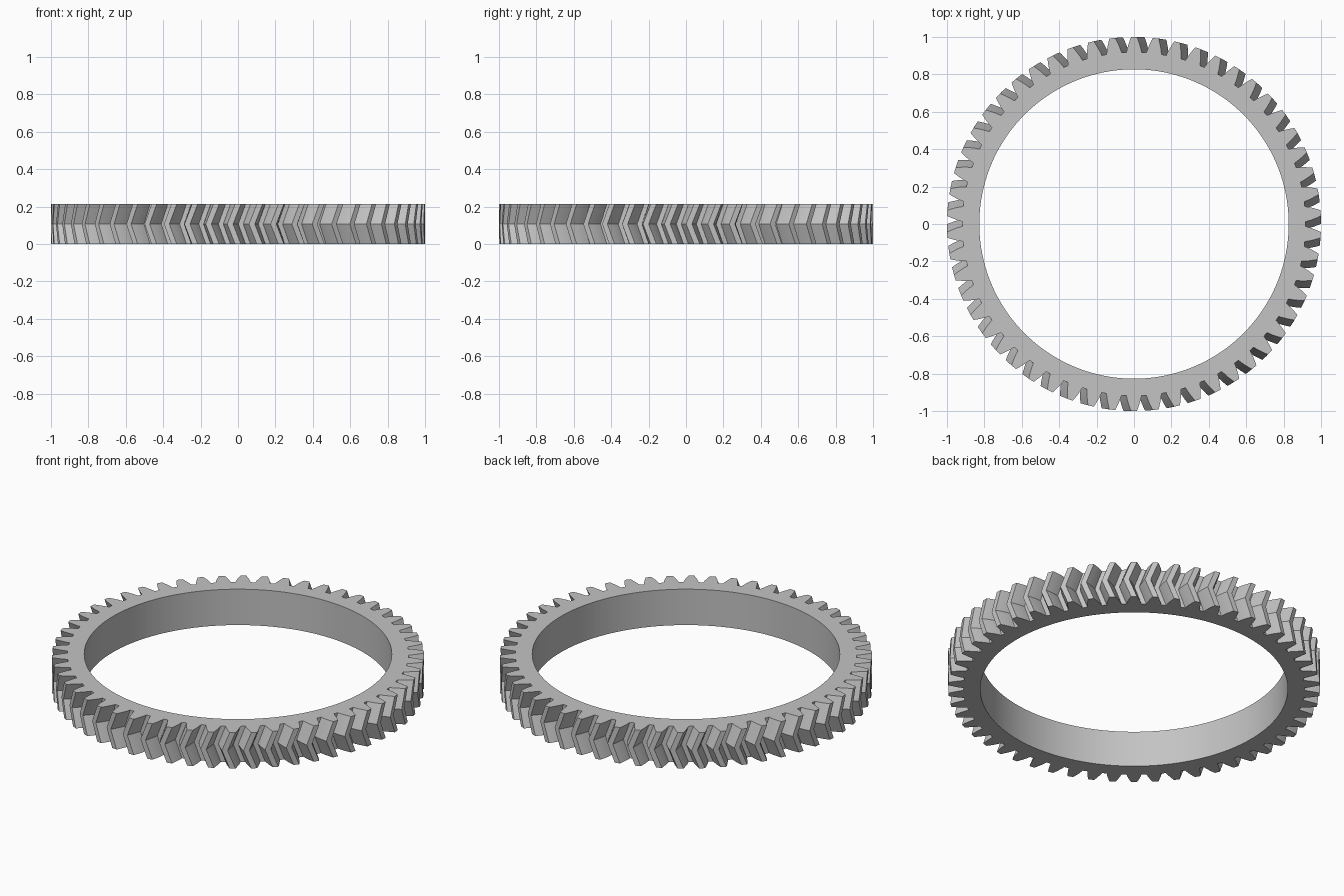
import bpy, bmesh, math

cube = bpy.data.objects.get("Cube")
if cube:
    bpy.data.objects.remove(cube, do_unlink=True)

TEETH = 54
HEIGHT = 0.213
BORE = 0.827
TWIST = 0.042            # how far the middle of each chevron tooth lags
PITCH = 2 * math.pi / TEETH
# Half tooth profile: radius and half angle, from root to tip
FLANK = [(0.918, 0.044), (0.94, 0.038), (0.964, 0.0297), (0.984, 0.022), (1.0, 0.0155)]

# One full turn of the toothed outline as (radius, angle)
tooth = [(r, -a) for r, a in FLANK] + [(r, a) for r, a in reversed(FLANK)]
outline = [(r, math.pi / 2 + k * PITCH + a) for k in range(TEETH) for r, a in tooth]

bm = bmesh.new()


def ring(points, z, turn=0.0):
    return [bm.verts.new((r * math.cos(a + turn), r * math.sin(a + turn), z))
            for r, a in points]


def bridge(lower, upper):
    n = len(lower)
    for i in range(n):
        j = (i + 1) % n
        bm.faces.new((lower[i], lower[j], upper[j], upper[i]))


# Chevron teeth, flat rims and plain bore
bore_line = [(BORE, a) for r, a in outline]
loops = [ring(bore_line, 0), ring(outline, 0), ring(outline, HEIGHT / 2, -TWIST),
         ring(outline, HEIGHT), ring(bore_line, HEIGHT)]
for k in range(len(loops)):
    bridge(loops[k], loops[(k + 1) % len(loops)])
bmesh.ops.recalc_face_normals(bm, faces=bm.faces)

mesh = bpy.data.meshes.new("herringbone_gear_ring")
bm.to_mesh(mesh)
bm.free()
gear = bpy.data.objects.new("herringbone_gear_ring", mesh)
bpy.context.collection.objects.link(gear)

# Plain grey metal
grey = bpy.data.materials.new("light_grey")
grey.use_nodes = True
colour = (0.55, 0.55, 0.55, 1.0)
grey.diffuse_color = colour
grey.node_tree.nodes["Principled BSDF"].inputs["Base Color"].default_value = colour
mesh.materials.append(grey)

# Smooth bore and flanks, crisp tooth edges
bpy.ops.object.select_all(action='DESELECT')
gear.select_set(True)
bpy.context.view_layer.objects.active = gear
bpy.ops.object.shade_smooth_by_angle(angle=math.radians(25))
